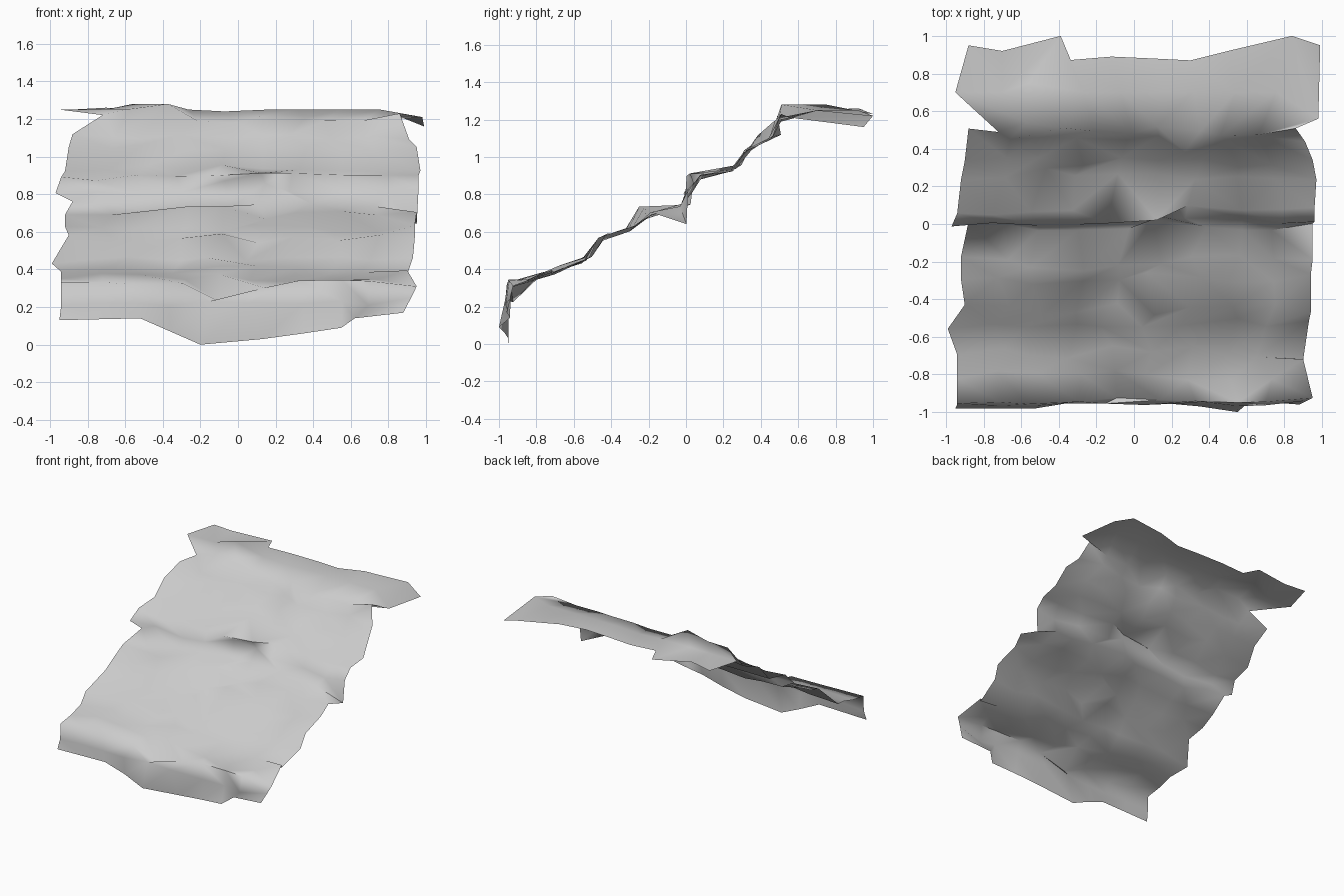
import bpy
import random
from mathutils import Vector

random.seed(7)
cube = bpy.data.objects.get("Cube")
if cube:
    bpy.data.objects.remove(cube, do_unlink=True)

COLS = 10

# Lower and upper rims of the sheet, left to right
bottom_rim = [(-.95, -.98, .13), (-.74, -.98, .135), (-.52, -.98, .14), (-.36, -.95, .07),
              (-.2, -.95, 0), (.13, -.95, .03), (.35, -.97, .06), (.55, -1, .09),
              (.62, -.94, .14), (.88, -.96, .17)]
top_rim = [(-.88, .95, 1.25), (-.7, .92, 1.26), (-.39, 1, 1.23), (-.36, .87, 1.24),
           (-.12, .89, 1.235), (.1, .88, 1.24), (.3, .87, 1.24), (.5, .92, 1.25),
           (.84, 1, 1.22), (.99, .95, 1.16)]

# Stepped rows between the rims: depth, height, left end, right end
steps = [(-.96, .22, -.94, .92), (-.95, .33, -.94, .95), (-.8, .36, -.94, .9),
         (-.68, .4, -.94, .9), (-.53, .46, -.99, .93), (-.46, .56, -.9, .94),
         (-.29, .62, -.92, .94), (-.19, .69, -.92, .95), (-.01, .74, -.88, .95),
         (.02, .82, -.97, .96), (.08, .9, -.94, .96), (.27, .95, -.92, .97),
         (.33, 1.04, -.9, .95), (.45, 1.1, -.88, .91), (.5, 1.21, -.72, .86),
         (.7, 1.25, -.95, .98)]

# Outstanding lips, hollows and corners: (step, column) -> shift
shifts = {
    (1, 4): (0, .02, -.1), (1, 5): (0, 0, -.02), (1, 9): (0, .03, -.02),
    (0, 9): (0, .02, .02), (2, 9): (0, .05, .01),
    (7, 2): (0, -.03, .03), (7, 3): (0, -.04, .05), (7, 4): (0, -.02, .05),
    (8, 9): (0, .04, -.08), (9, 4): (0, .01, .05), (9, 5): (0, .01, .05),
    (10, 4): (0, -.05, 0), (10, 5): (0, -.04, .01),
    (13, 0): (0, .07, .01), (13, 6): (0, -.04, .02),
    (14, 1): (0, 0, .04), (14, 2): (0, -.02, .06), (14, 4): (0, 0, -.03),
    (14, 5): (0, 0, -.02), (15, 2): (0, .05, .03), (15, 4): (0, 0, -.01),
    (15, 9): (0, -.14, -.04),
}


def step_row(index, depth, height, left, right):
    """One uneven ledge line running from the left to the right side."""
    row = []
    upper = index == len(steps) - 1
    for c in range(COLS):
        t = c / (COLS - 1)
        p = Vector((left + (right - left) * t, depth, height))
        inner = 0 < c < COLS - 1
        if inner:
            p.x += random.uniform(-.05, .05)
        if not upper and index > 1:
            slide = random.uniform(-.03, .03)
            p.y += slide + random.uniform(-.012, .012)
            p.z += slide * .6 + random.uniform(-.015, .015)
        elif index <= 1:
            p.y += random.uniform(-.01, .025)
            p.z += random.uniform(-.015, .015)
        row.append(p + Vector(shifts.get((index, c), (0, 0, 0))))
    return row


rows = [[Vector(p) for p in bottom_rim]]
rows += [step_row(i, *s) for i, s in enumerate(steps)]
rows.append([Vector(p) for p in top_rim])

# Triangulated sheet with irregular diagonals
verts = [p for row in rows for p in row]
faces = []
for r in range(len(rows) - 1):
    for c in range(COLS - 1):
        a = r * COLS + c
        b, d = a + 1, a + COLS
        e = d + 1
        if random.random() < .5:
            faces += [(a, b, e), (a, e, d)]
        else:
            faces += [(a, b, d), (b, e, d)]

mesh = bpy.data.meshes.new("rocky_slope")
mesh.from_pydata(verts, [], faces)
mesh.update()
slope = bpy.data.objects.new("rocky_slope", mesh)
bpy.context.collection.objects.link(slope)

# Plain pale stone
stone = bpy.data.materials.new("pale_grey_stone")
stone.use_nodes = True
colour = (.6, .6, .6, 1)
stone.diffuse_color = colour
shader = next(n for n in stone.node_tree.nodes if n.type == 'BSDF_PRINCIPLED')
shader.inputs["Base Color"].default_value = colour
shader.inputs["Roughness"].default_value = .9
mesh.materials.append(stone)

# Soft shading across the rock
bpy.ops.object.select_all(action='DESELECT')
slope.select_set(True)
bpy.context.view_layer.objects.active = slope
bpy.ops.object.shade_smooth_by_angle(angle=1.3)
